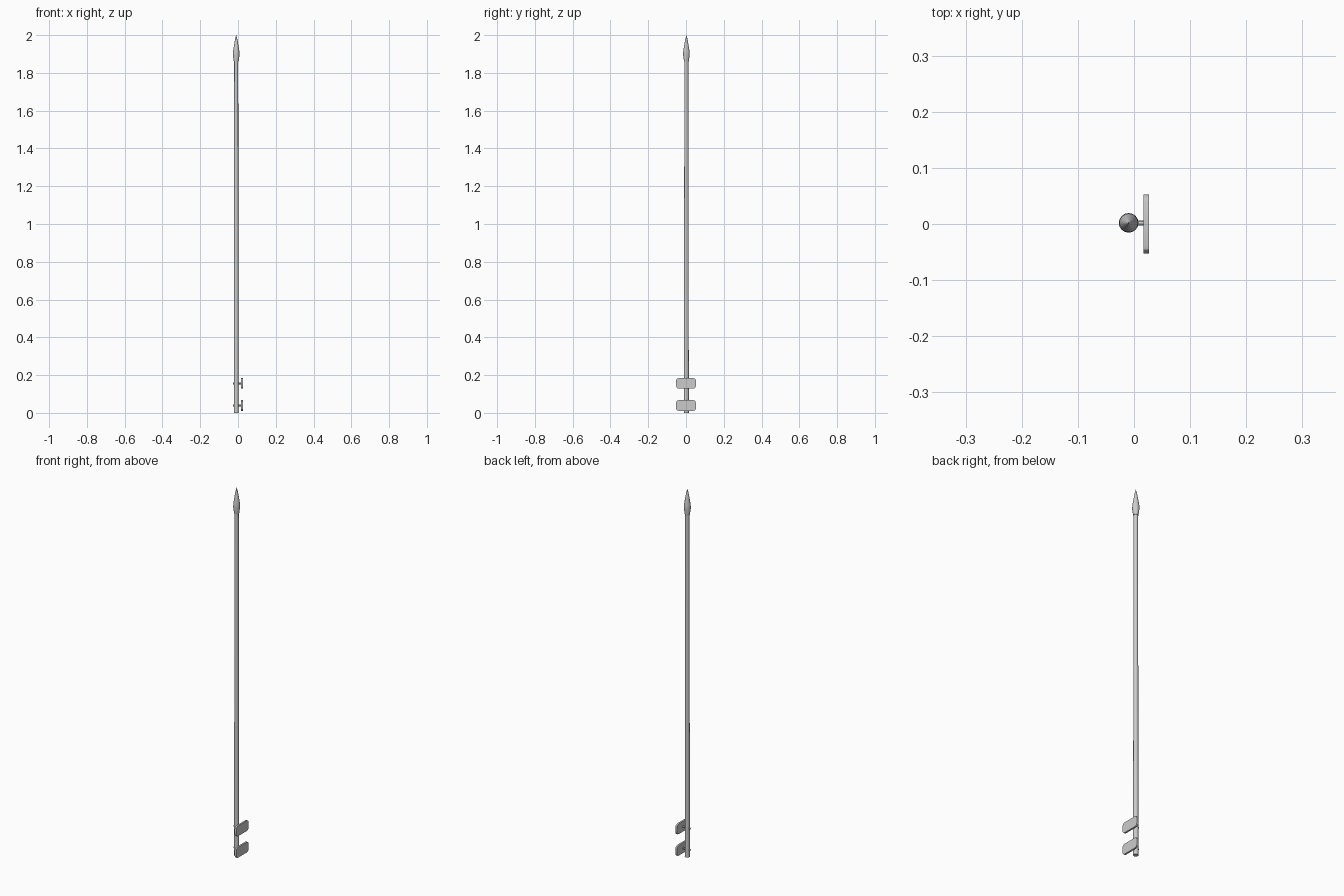
import bpy, bmesh, math
from mathutils import Matrix

if "Cube" in bpy.data.objects:
    bpy.data.objects.remove(bpy.data.objects["Cube"])

AX, AY = -0.0095, 0.002   # pole axis


def make(name, bm, smooth=True):
    bmesh.ops.recalc_face_normals(bm, faces=bm.faces[:])
    me = bpy.data.meshes.new(name)
    bm.to_mesh(me)
    bm.free()
    ob = bpy.data.objects.new(name, me)
    bpy.context.collection.objects.link(ob)
    if smooth:
        bpy.context.view_layer.objects.active = ob
        ob.select_set(True)
        bpy.ops.object.shade_smooth_by_angle(angle=math.radians(30))
        ob.select_set(False)
    return ob


def lathe(name, profile, sides=16):
    """Closed solid of revolution about the pole axis from (radius, z)."""
    bm = bmesh.new()
    rings = [[bm.verts.new((AX + r * math.cos(2 * math.pi * i / sides),
                            AY + r * math.sin(2 * math.pi * i / sides), z))
              for i in range(sides)] for r, z in profile]
    for a, b in zip(rings, rings[1:]):
        for i in range(sides):
            j = (i + 1) % sides
            bm.faces.new((a[i], a[j], b[j], b[i]))
    bm.faces.new(rings[0])
    bm.faces.new(rings[-1])
    return make(name, bm)


def rod_x(name, x0, x1, z, r, sides=12):
    bm = bmesh.new()
    m = Matrix.Translation(((x0 + x1) / 2, AY, z)) @ Matrix.Rotation(math.pi / 2, 4, 'Y')
    bmesh.ops.create_cone(bm, cap_ends=True, segments=sides, radius1=r,
                          radius2=r, depth=x1 - x0, matrix=m)
    return make(name, bm)


def plate(name, z, half_y=0.0525, half_z=0.028, x0=0.017, x1=0.0265, c=0.014):
    """Thin upright plate with rounded corners."""
    bm = bmesh.new()
    pts = []
    for k, (sy, sz) in enumerate([(1, 1), (-1, 1), (-1, -1), (1, -1)]):
        for s in range(4):
            a = math.pi / 2 * (k + s / 3)
            pts.append((sy * (half_y - c) + c * math.cos(a),
                        sz * (half_z - c) + c * math.sin(a)))
    f = bm.faces.new([bm.verts.new((x0, y, z + h)) for y, h in pts])
    ext = bmesh.ops.extrude_face_region(bm, geom=[f])
    for v in ext['geom']:
        if isinstance(v, bmesh.types.BMVert):
            v.co.x = x1
    # the extrude keeps the starting face as the back cap
    return make(name, bm)


# tapered pole
lathe("pole", [(0.013, 0.0), (0.0105, 1.88)])

# pointed head with a short socket
lathe("spear_tip", [(0.0125, 1.86), (0.0175, 1.895), (0.0165, 1.915),
                    (0.011, 1.95), (0.0055, 1.98), (0.0004, 2.0)])

# two signal plates, each on a bolt through the pole
for label, z in (("lower", 0.039), ("upper", 0.156)):
    plate(label + "_plate", z)
    rod_x(label + "_bolt", -0.027, 0.018, z, 0.0045)
